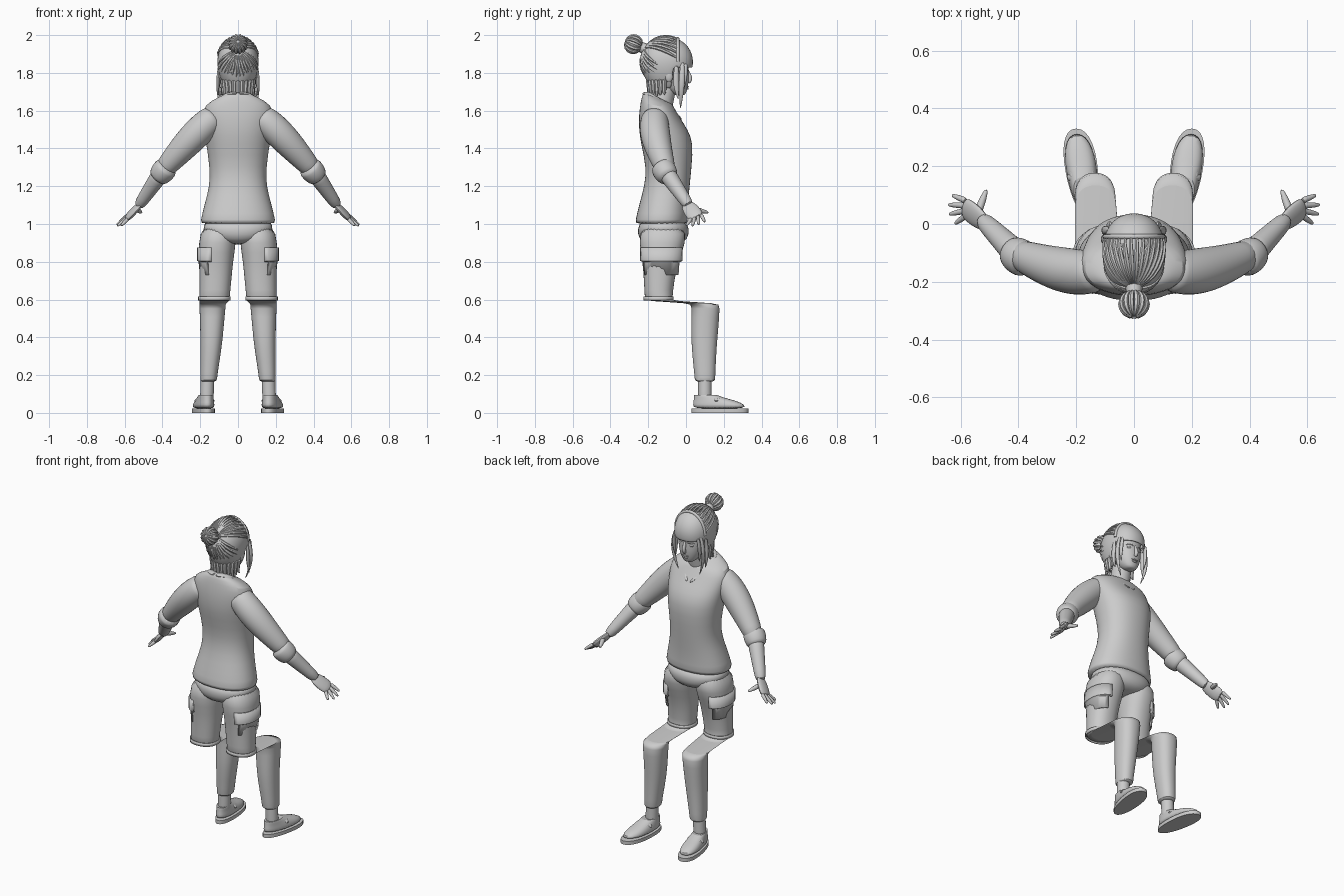
import bpy, bmesh, math, random
from math import sin, cos, pi, tau
from mathutils import Vector

random.seed(4)
cube = bpy.data.objects.get("Cube")
if cube:
    bpy.data.objects.remove(cube, do_unlink=True)

grey = (.6, .6, .6, 1)
material = bpy.data.materials.new("plain grey")
material.use_nodes = True
material.diffuse_color = grey
material.node_tree.nodes["Principled BSDF"].inputs["Base Color"].default_value = grey


def finish(bm, name, mirror=False, smooth=True, thickness=0):
    """Turn a bmesh into a smooth shaded object, mirrored when it is one of a pair."""
    bmesh.ops.recalc_face_normals(bm, faces=bm.faces)
    mesh = bpy.data.meshes.new(name)
    bm.to_mesh(mesh)
    bm.free()
    part = bpy.data.objects.new(name, mesh)
    bpy.context.collection.objects.link(part)
    mesh.materials.append(material)
    if mirror:
        part.modifiers.new("mirror", 'MIRROR').use_mirror_merge = False
    if thickness:
        part.modifiers.new("thickness", 'SOLIDIFY').thickness = thickness
    if smooth:
        subdivision = part.modifiers.new("smooth", 'SUBSURF')
        subdivision.levels = subdivision.render_levels = 1
    bpy.ops.object.select_all(action='DESELECT')
    part.select_set(True)
    bpy.context.view_layer.objects.active = part
    bpy.ops.object.shade_smooth_by_angle(angle=math.radians(50))


def ring(z, wide, deep, x=0, y=0, tilt=0, segments=28):
    """Level oval of points; tilt raises or lowers its front edge."""
    points = []
    for k in range(segments):
        angle = tau * k / segments
        c, s = cos(angle), sin(angle)
        dx = wide * math.copysign(abs(c) ** .9, c)
        dy = deep * math.copysign(abs(s) ** .9, s)
        points.append(Vector((x + dx, y + dy, z + tilt * dy)))
    return points


def loft(*rings, capped=True, bm=None):
    """Bridge rings of points with quads."""
    bm = bm or bmesh.new()
    loops = [[bm.verts.new(point) for point in points] for points in rings]
    count = len(loops[0])
    for low, high in zip(loops, loops[1:]):
        for k in range(count):
            after = (k + 1) % count
            bm.faces.new((low[k], low[after], high[after], high[k]))
    if capped:
        bm.faces.new(loops[0][::-1])
        bm.faces.new(loops[-1])
    return bm


def curve(start, bend, end, steps=8):
    """Points of a curve pulled towards the bend."""
    start, bend, end = Vector(start), Vector(bend), Vector(end)
    return [start.lerp(bend, k / steps).lerp(bend.lerp(end, k / steps), k / steps) for k in range(steps + 1)]


def line(start, end):
    return curve(start, Vector(start).lerp(Vector(end), .5), end, steps=4)


def tube(path, root, tip, belly=0, flat=1, up=(0, 0, 1), sides=8, bm=None):
    """Sweep an oval along a path, from the root radius to the tip radius."""
    rings = []
    last = len(path) - 1
    for k, point in enumerate(path):
        along = (path[min(k + 1, last)] - path[max(k - 1, 0)]).normalized()
        across = along.cross(Vector(up)).normalized()
        over = across.cross(along) * flat
        radius = root + (tip - root) * k / last + belly * sin(pi * k / last)
        rings.append([point + radius * (across * cos(tau * j / sides) + over * sin(tau * j / sides))
                      for j in range(sides)])
    return loft(*rings, bm=bm)


def ball(centre, size, bm=None):
    bm = bm or bmesh.new()
    made = bmesh.ops.create_uvsphere(bm, u_segments=16, v_segments=10, radius=1)
    for vert in made["verts"]:
        vert.co = Vector(centre) + Vector(size) * vert.co
    return bm


def remove_faces(bm, rule):
    doomed = [face for face in bm.faces if rule(face.calc_center_median())]
    bmesh.ops.delete(bm, geom=doomed, context='FACES')


# Shirt body, sleeves, cuffs and collar
finish(loft(ring(z=1, wide=.2, deep=.14, y=-.13),
            ring(z=1.01, wide=.2, deep=.14, y=-.13),
            ring(z=1.1, wide=.18, deep=.13, y=-.12),
            ring(z=1.2, wide=.15, deep=.12, y=-.1),
            ring(z=1.3, wide=.15, deep=.12, y=-.09),
            ring(z=1.43, wide=.17, deep=.14, y=-.1),
            ring(z=1.5, wide=.18, deep=.13, y=-.12),
            ring(z=1.57, wide=.19, deep=.11, y=-.14, tilt=-.1),
            ring(z=1.63, wide=.18, deep=.09, y=-.15, tilt=-.2),
            ring(z=1.66, wide=.11, deep=.08, y=-.15, tilt=-.4),
            ring(z=1.67, wide=.07, deep=.07, y=-.14, tilt=-.5)), "shirt")
sleeve = curve(start=(.12, -.16, 1.57), bend=(.21, -.19, 1.5), end=(.41, -.1, 1.27))
finish(tube(sleeve, root=.07, tip=.05, belly=.02, sides=16), "sleeve", mirror=True)
finish(tube(line(start=(.37, -.13, 1.31), end=(.43, -.09, 1.24)), root=.06, tip=.05, belly=.01, sides=16),
       "cuff", mirror=True)
collar = curve(start=(0, -.22, 1.69), bend=(.14, -.18, 1.7), end=(.01, -.02, 1.55))
finish(tube(collar, root=.02, tip=.01, belly=.01, flat=.5), "collar", mirror=True)

# Forearms and hands
finish(tube(line(start=(.4, -.11, 1.28), end=(.53, .02, 1.09)), root=.05, tip=.03, sides=14),
       "forearm", mirror=True)
palm = line(start=(.51, 0, 1.11), end=(.59, .06, 1.03))
finish(tube(palm, root=.03, tip=.04, belly=.01, flat=.4, up=(.6, -.3, .7), sides=12), "palm", mirror=True)
bm = tube(line(start=(.54, .04, 1.08), end=(.51, .12, 1.06)), root=.014, tip=.006, belly=.004)
first_knuckle, last_knuckle = Vector((.58, .08, 1.05)), Vector((.58, .03, 1.03))
first_tip, last_tip = Vector((.63, .1, 1.01)), Vector((.62, 0, .99))
for k in range(4):
    reach = Vector((.02, 0, -.01)) * sin(pi * k / 3)
    tube(line(first_knuckle.lerp(last_knuckle, k / 3), first_tip.lerp(last_tip, k / 3) + reach),
         root=.011, tip=.006, belly=.002, bm=bm)
finish(bm, "fingers", mirror=True)

# Shorts and lower trousers, with a stepped knee
finish(loft(ring(z=1.03, wide=.18, deep=.12, y=-.12),
            ring(z=.97, wide=.19, deep=.14, y=-.12),
            ring(z=.92, wide=.16, deep=.13, y=-.12),
            ring(z=.89, wide=.06, deep=.09, y=-.12)), "hips")
finish(loft(ring(z=1, wide=.09, deep=.12, x=.1, y=-.12),
            ring(z=.9, wide=.1, deep=.125, x=.11, y=-.125),
            ring(z=.8, wide=.09, deep=.095, x=.116, y=-.135),
            ring(z=.7, wide=.085, deep=.08, x=.12, y=-.143),
            ring(z=.6, wide=.08, deep=.073, x=.125, y=-.145),
            ring(z=.593, wide=.08, deep=.072, x=.125, y=-.143),
            ring(z=.58, wide=.07, deep=.074, x=.134, y=.1),
            ring(z=.57, wide=.07, deep=.075, x=.135, y=.105),
            ring(z=.45, wide=.062, deep=.072, x=.138, y=.1),
            ring(z=.35, wide=.057, deep=.067, x=.142, y=.095),
            ring(z=.2, wide=.045, deep=.055, x=.155, y=.1),
            ring(z=.17, wide=.045, deep=.055, x=.155, y=.1),
            ring(z=.165, wide=.035, deep=.04, x=.16, y=.1)), "trouser_leg", mirror=True)
finish(loft(*[ring(z=height, wide=.086, deep=.08, x=.125, y=-.145) for height in (.595, .615)], capped=False),
       "shorts_hem", mirror=True, smooth=False, thickness=.006)
bm = loft(ring(z=.73, wide=.085, deep=.1, x=.116, y=-.13),
          ring(z=.8, wide=.093, deep=.105, x=.116, y=-.13),
          ring(z=.805, wide=.1, deep=.115, x=.116, y=-.13),
          ring(z=.875, wide=.1, deep=.115, x=.116, y=-.13), capped=False)
remove_faces(bm, lambda centre: centre.x < .15)
finish(bm, "cargo_pocket", mirror=True, smooth=False, thickness=.008)

# Ankles and slip-on shoes
finish(tube(line(start=(.16, .1, .22), end=(.166, .1, .05)), root=.037, tip=.037, sides=14),
       "ankle", mirror=True)


def turn_out(bm):
    """Widen the toe and turn it outwards."""
    for vert in bm.verts:
        ahead = vert.co.y - .1
        vert.co.x += ahead * (vert.co.x - .17) + ahead * .13
    return bm


finish(turn_out(loft(*[ring(z=height, wide=.052, deep=.15, x=.17, y=.18) for height in (0, .022)])),
       "shoe_sole", mirror=True, smooth=False)
finish(turn_out(loft(ring(z=.02, wide=.05, deep=.143, x=.17, y=.178),
                     ring(z=.045, wide=.05, deep=.138, x=.17, y=.175),
                     ring(z=.066, wide=.045, deep=.11, x=.17, y=.15),
                     ring(z=.082, wide=.04, deep=.075, x=.17, y=.117),
                     ring(z=.1, wide=.037, deep=.058, x=.17, y=.1),
                     ring(z=.09, wide=.03, deep=.05, x=.17, y=.1))), "shoe_upper", mirror=True)
bm = bmesh.new()
seam = [Vector((.17 + .035 * cos(pi * k / 10), .15 + .11 * sin(pi * k / 10), .08 - .025 * sin(pi * k / 10)))
        for k in range(11)]
tube(seam, root=.005, tip=.005, bm=bm)
tube(curve(start=(.12, .16, .06), bend=(.17, .16, .12), end=(.22, .16, .06)), root=.012, tip=.012, flat=.5, bm=bm)
finish(turn_out(bm), "shoe_trim", mirror=True)

# Neck, head and face
finish(tube(line(start=(0, -.135, 1.6), end=(0, -.1, 1.75)), root=.06, tip=.055, sides=16), "neck")
finish(loft(ring(z=1.68, wide=.02, deep=.02, y=-.03),
            ring(z=1.69, wide=.04, deep=.04, y=-.04),
            ring(z=1.725, wide=.063, deep=.07, y=-.06),
            ring(z=1.765, wide=.077, deep=.09, y=-.074),
            ring(z=1.81, wide=.084, deep=.096, y=-.083),
            ring(z=1.88, wide=.086, deep=.105, y=-.09),
            ring(z=1.95, wide=.06, deep=.07, y=-.1)), "head")
finish(tube(curve(start=(0, .005, 1.82), bend=(0, .035, 1.76), end=(0, .01, 1.75)), root=.006, tip=.01,
            belly=.004, up=(1, 0, 0)), "nose")
bm = ball(centre=(0, .006, 1.727), size=(.022, .009, .005))
ball(centre=(0, .005, 1.717), size=(.018, .009, .006), bm=bm)
finish(bm, "lips", smooth=False)
finish(ball(centre=(.034, 0, 1.797), size=(.017, .01, .008)), "eye", mirror=True, smooth=False)
finish(tube(curve(start=(.014, .012, 1.81), bend=(.034, .012, 1.823), end=(.055, -.004, 1.81)), root=.004, tip=.003),
       "brow", mirror=True)
finish(ball(centre=(.088, -.09, 1.785), size=(.012, .022, .034)), "ear", mirror=True, smooth=False)

# Hair cap with an opening for the face, leaving a fringe
middle, size = Vector((0, -.1, 1.86)), Vector((.11, .138, .133))
rings = []
for k in range(13):
    level = k / 6 - 1.08
    spread = math.sqrt(1 - level * level) if level > 0 else 1 - .35 * level * level
    rings.append(ring(z=middle.z + size.z * level, wide=size.x * spread, deep=size.y * spread, y=middle.y))
bm = loft(*rings, capped=False)
remove_faces(bm, lambda centre: centre.z < 1.82 and centre.y > -.075)
finish(bm, "hair_cap", thickness=.006)

# Combed strands running back to the bun, behind a band
knot = Vector((0, -.87, .5))
bm = bmesh.new()
strands = 28
for k in range(strands):
    angle = tau * (k + .5) / strands
    start = Vector((cos(angle), .5 if sin(angle) > -.1 else -.4, sin(angle))).normalized()
    path = [middle + size * start.slerp(knot, step / 8) for step in range(9)]
    tube(path, root=.004, tip=.005, belly=.005, up=(.3, .1, 1), sides=6, bm=bm)
band = [middle + size * Vector((cos(pi * k / 14), .45, sin(pi * k / 14))).normalized() for k in range(15)]
tube(band, root=.009, tip=.009, up=(0, 1, 0), bm=bm)
finish(bm, "hair_strands", smooth=False)

# Ribbed bun
bun, axis = Vector((0, -.278, 1.952)), Vector((0, -.93, .36))
bm = ball(centre=bun, size=(.044, .044, .042))
ribs = 14
for k in range(ribs):
    angle = tau * k / ribs
    outward = Vector((cos(angle), .36 * sin(angle), .93 * sin(angle)))
    path = [bun + .045 * (outward * sin(turn) - axis * cos(turn))
            for turn in (pi * (step + .5) / 9 for step in range(9))]
    tube(path, root=.004, tip=.004, belly=.006, up=outward.cross(axis), sides=6, bm=bm)
tube(line(start=(0, -.21, 1.925), end=bun), root=.03, tip=.024, bm=bm)
finish(bm, "hair_bun", smooth=False)

# Loose locks beside the face and curls at the nape
bm = bmesh.new()
for start, bend, end in [((.085, -.02, 1.86), (.13, -.02, 1.74), (.07, -.03, 1.61)),
                         ((.1, -.05, 1.84), (.11, -.06, 1.74), (.105, -.04, 1.66)),
                         ((.08, 0, 1.85), (.095, -.01, 1.78), (.08, -.015, 1.7))]:
    tube(curve(start, bend, end), root=.01, tip=.002, belly=.01, flat=.6, up=(1, 0, 0), bm=bm)
finish(bm, "face_locks", mirror=True)
bm = bmesh.new()
for k in range(13):
    angle = pi + pi * k / 12
    outward = Vector((cos(angle), sin(angle), 0))
    root = Vector((0, -.115, 1.77)) + outward * .088
    drop = Vector((0, 0, -random.uniform(.08, .11)))
    tube(curve(root, root + drop - outward * .02, root + drop + outward * .005, steps=5),
         root=.014, tip=.003, belly=.004, up=outward.cross(Vector((0, 0, 1))), sides=6, bm=bm)
finish(bm, "nape_curls")
